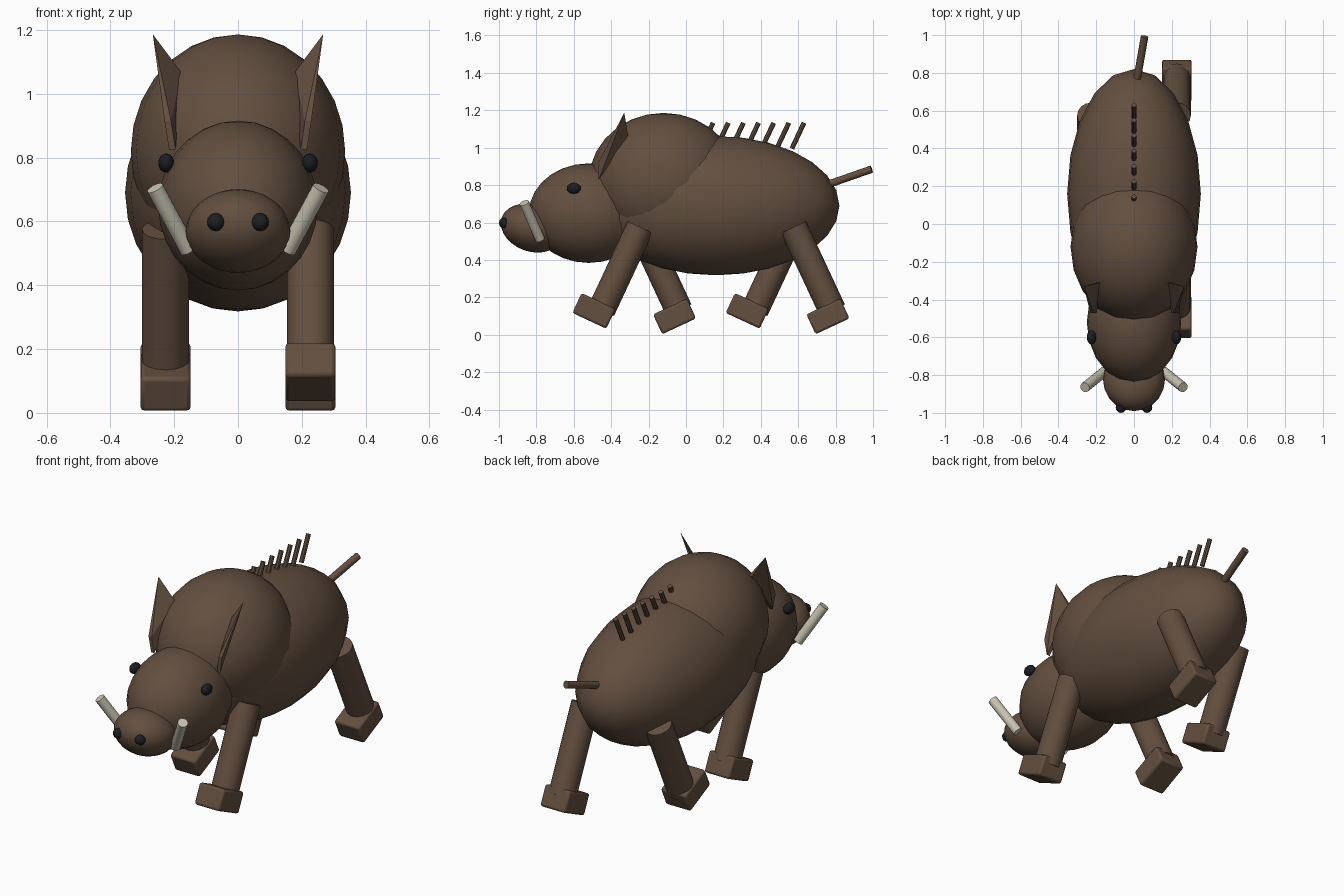
import bpy, bmesh, math
from mathutils import Vector

if "Cube" in bpy.data.objects:
    bpy.data.objects.remove(bpy.data.objects["Cube"])


def material(name, rgb):
    m = bpy.data.materials.new(name)
    m.diffuse_color = (*rgb, 1)
    m.use_nodes = True
    m.node_tree.nodes["Principled BSDF"].inputs["Base Color"].default_value = m.diffuse_color
    return m


BROWN = material("brown hide", (0.125, 0.078, 0.050))
IVORY = material("ivory", (0.58, 0.55, 0.44))
BLACK = material("black", (0.012, 0.013, 0.015))


def finish(name, mat, smooth=True):
    ob = bpy.context.object
    ob.name = name
    ob.data.materials.append(mat)
    if smooth:
        bpy.ops.object.shade_smooth_by_angle(angle=math.radians(35))
    return ob


def ellipsoid(name, loc, radii, mat=BROWN, tilt=0, segs=20, rings=14):
    bpy.ops.mesh.primitive_uv_sphere_add(segments=segs, ring_count=rings, radius=1, location=loc,
                                         rotation=(math.radians(tilt), 0, 0))
    bpy.context.object.scale = radii
    return finish(name, mat)


def rod(name, a, b, r, mat=BROWN, sides=12):
    a, b = Vector(a), Vector(b)
    d = b - a
    bpy.ops.mesh.primitive_cylinder_add(vertices=sides, radius=r, depth=d.length,
                                        location=(a + b) / 2,
                                        rotation=d.to_track_quat('Z', 'Y').to_euler())
    return finish(name, mat)


# Body masses
ellipsoid("body", (0, 0.16, 0.69), (0.354, 0.66, 0.372))
ellipsoid("shoulder_hump", (0, -0.12, 0.82), (0.336, 0.40, 0.366))
ellipsoid("head", (0, -0.52, 0.65), (0.25, 0.32, 0.266))
ellipsoid("snout", (0, -0.825, 0.57), (0.164, 0.17, 0.125), tilt=-20)

# Paired face parts
for side, s in (("left", -1), ("right", 1)):
    ellipsoid(side + "_eye", (s * 0.225, -0.60, 0.783), (0.025, 0.038, 0.030), BLACK, segs=12, rings=8)
    ellipsoid(side + "_nostril", (s * 0.069, -0.973, 0.598), (0.028, 0.027, 0.028), BLACK, segs=12, rings=8)
    rod(side + "_tusk", (s * 0.155, -0.78, 0.51), (s * 0.26, -0.865, 0.705), 0.027, IVORY)

    # Thin pointed ear leaning back from the hump
    bm = bmesh.new()
    bm.verts.new((s * 0.267, -0.33, 1.187))
    for x, y, z in ((0.222, -0.472, 0.915), (0.208, -0.468, 0.825), (0.188, -0.31, 1.065)):
        for t in (-0.012, 0.008):
            bm.verts.new((s * (x + t), y, z))
    bmesh.ops.convex_hull(bm, input=bm.verts[:])
    bmesh.ops.recalc_face_normals(bm, faces=bm.faces[:])
    mesh = bpy.data.meshes.new(side + "_ear")
    bm.to_mesh(mesh)
    bm.free()
    mesh.materials.append(BROWN)
    bpy.context.collection.objects.link(bpy.data.objects.new(side + "_ear", mesh))

# Legs in mid-stride: each swings 25 degrees about its hip, hoof set slightly forward
LEG, TOE = 0.51, 0.035
for name, x, y, swing in (("front_right", 1, -0.245, -25), ("front_left", -1, -0.245, 25),
                          ("back_right", 1, 0.575, 25), ("back_left", -1, 0.575, -25)):
    a = math.radians(swing)
    hip = Vector((x * 0.227, y, 0.575))
    down = Vector((0, math.sin(a), -math.cos(a)))
    forward = Vector((0, -math.cos(a), -math.sin(a)))
    rod(name + "_leg", hip, hip + down * (LEG - 0.02), 0.074, sides=16)
    bpy.ops.mesh.primitive_cube_add(size=1, location=hip + down * LEG + forward * TOE,
                                    rotation=(a, 0, 0))
    hoof = bpy.context.object
    hoof.scale = (0.157, 0.2, 0.117)
    bpy.ops.object.transform_apply(location=False, rotation=False, scale=True)
    bev = hoof.modifiers.new("rounded_edges", 'BEVEL')
    bev.width, bev.segments = 0.012, 2
    finish(name + "_hoof", BROWN)

# Tail
rod("tail", (0.008, 0.72, 0.79), (0.056, 0.992, 0.885), 0.020)

# Row of bristles along the back
for i in range(7):
    y = 0.145 + i * 0.081
    rod(f"bristle_{i + 1}", (0, y - 0.065, 0.995), (0, y, 1.133), 0.013, sides=8)
